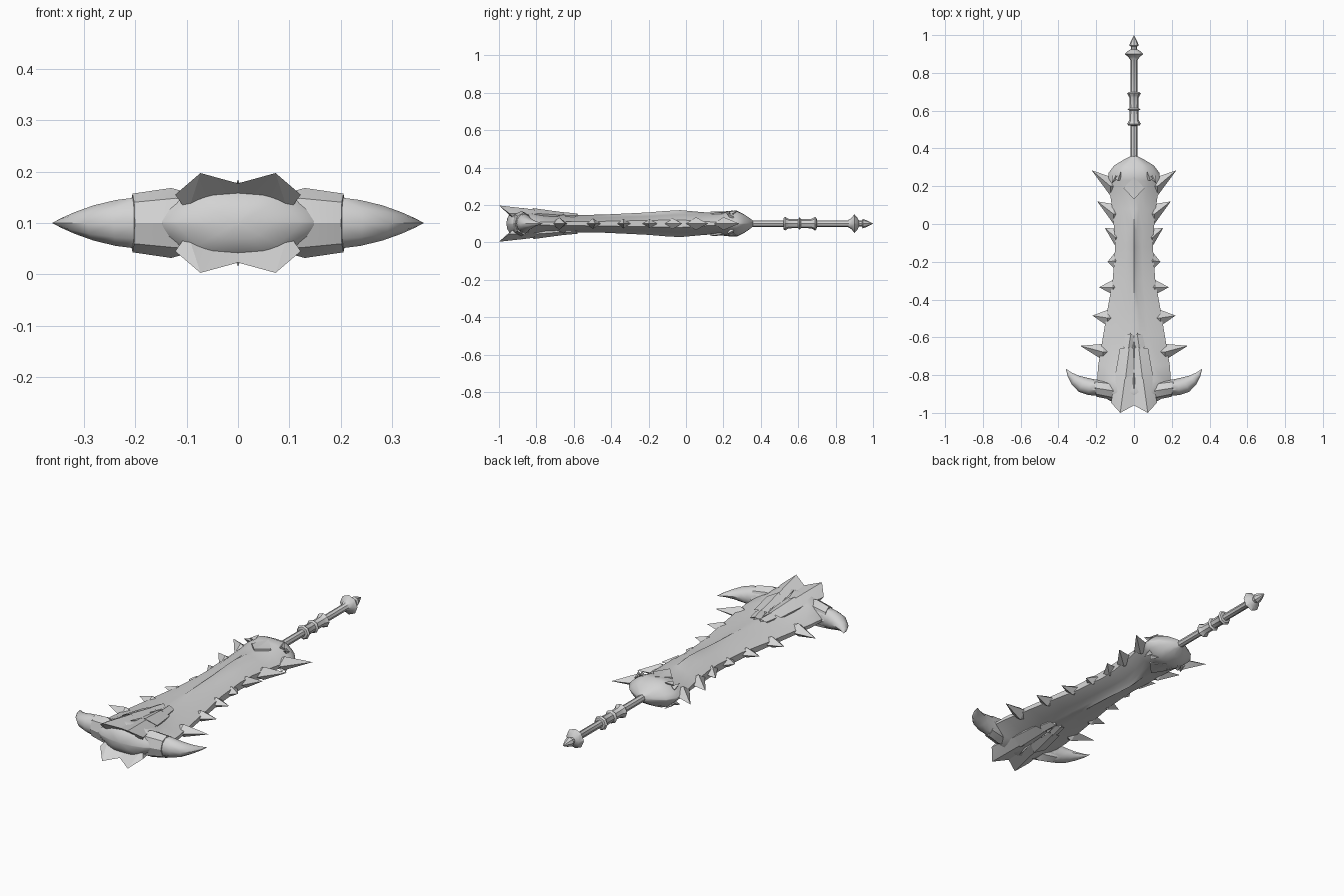
import bpy, bmesh, math
from mathutils import Vector

if "Cube" in bpy.data.objects:
    bpy.data.objects.remove(bpy.data.objects["Cube"])

bone = bpy.data.materials.new("pale grey bone")
bone.diffuse_color = (0.65, 0.65, 0.65, 1)
bone.use_nodes = True
bone.node_tree.nodes["Principled BSDF"].inputs["Base Color"].default_value = bone.diffuse_color


def make(name, verts, faces, mirror=(False, False), angle=35):
    """Mesh centred on its own mid plane, lifted to z = 0.1 and mirrored if asked."""
    bm = bmesh.new()
    vs = [bm.verts.new(v) for v in verts]
    for f in faces:
        bm.faces.new([vs[i] for i in f])
    bmesh.ops.remove_doubles(bm, verts=bm.verts, dist=1e-5)
    bmesh.ops.recalc_face_normals(bm, faces=bm.faces)
    mesh = bpy.data.meshes.new(name)
    bm.to_mesh(mesh)
    bm.free()
    mesh.materials.append(bone)
    ob = bpy.data.objects.new(name, mesh)
    bpy.context.collection.objects.link(ob)
    ob.location.z = 0.1
    bpy.ops.object.select_all(action='DESELECT')
    ob.select_set(True)
    bpy.context.view_layer.objects.active = ob
    bpy.ops.object.shade_smooth_by_angle(angle=math.radians(angle))
    if any(mirror):
        m = ob.modifiers.new("mirror", 'MIRROR')
        m.use_axis = (mirror[0], False, mirror[1])
        m.use_mirror_merge = False
    return ob


def loft(name, rings, mirror=(False, False), angle=35):
    """Skin a list of equal rings and cap both ends."""
    n = len(rings[0])
    verts = [p for r in rings for p in r]
    faces = [(i * n + j, i * n + (j + 1) % n, (i + 1) * n + (j + 1) % n, (i + 1) * n + j)
             for i in range(len(rings) - 1) for j in range(n)]
    faces += [tuple(range(n)), tuple(range(len(verts) - n, len(verts)))]
    return make(name, verts, faces, mirror, angle)


# Body stations: y, half width, half height, roundness (0 = ridged blade, 1 = domed)
stations = [(0.36, .015, .015, 1), (0.34, .055, .03, 1), (0.31, .105, .05, 1),
            (0.27, .135, .07, .9), (0.23, .137, .067, .8), (0.17, .128, .055, .6),
            (0.08, .115, .062, .3), (-0.03, .105, .072, 0), (-0.12, .10, .067, 0),
            (-0.2, .105, .06, 0), (-0.3, .113, .055, 0), (-0.45, .14, .048, .1),
            (-0.6, .165, .046, .2), (-0.75, .19, .052, .5), (-0.83, .195, .066, .8),
            (-0.89, .178, .078, 1), (-0.92, .155, .069, 1), (-0.94, .12, .055, 1),
            (-0.955, .065, .03, 1), (-0.96, .01, .005, 1)]
ridged = [(0, 1), (.15, .8), (.42, .66), (.75, .48), (1, .28)]
domed = [(0, 1), (.4, .98), (.64, .78), (.86, .38), (1, .04)]


def body_ring(y, w, h, s):
    q = [((a[0] * (1 - s) + b[0] * s) * w, (a[1] * (1 - s) + b[1] * s) * h)
         for a, b in zip(ridged, domed)]
    pts = q + [(x, -z) for x, z in reversed(q)]
    pts += [(-x, z) for x, z in reversed(pts[1:-1])]
    return [(x, y, z) for x, z in pts]


loft("blade_body", [body_ring(*s) for s in stations])

# Handle with grip rings and pointed pommel, turned around the y axis
profile = [(.33, .018), (.52, .018), (.522, .03), (.53, .037), (.54, .03), (.55, .025),
           (.6, .024), (.607, .034), (.615, .024), (.67, .025), (.68, .03), (.69, .037),
           (.698, .03), (.7, .018), (.865, .018), (.885, .03), (.9, .05), (.915, .034),
           (.925, .016), (.94, .016), (.945, .025), (.965, .018), (1.0, .0006)]
loft("handle", [[(r * math.cos(k * math.pi / 4), y, r * math.sin(k * math.pi / 4))
                 for k in range(8)] for y, r in profile], angle=30)


def thorn(name, tip, y_back, y_front, x_in, x_out, h):
    """Flat spike whose broad ridge fades into the body."""
    ym = (y_back + y_front) / 2
    v = [tip, (x_out, y_back, 0), (x_out, y_front, 0), (x_in, ym, 0),
         (x_out, ym, h), (x_out, ym, -h)]
    f = [(0, 1, 4), (0, 4, 2), (0, 5, 1), (0, 2, 5), (1, 3, 4), (4, 3, 2),
         (1, 5, 3), (5, 2, 3)]
    make(name, v, f, (True, False), 20)


# Edge thorns: tip x, tip y, base back, base front, base x, thickness
for i, (tx, ty, yb, yf, bx, h) in enumerate([
        (.225, .285, .25, .15, .125, .035), (.195, .12, .105, .0, .108, .034),
        (.155, -.02, -.025, -.12, .097, .03), (.14, -.2, -.15, -.24, .1, .025),
        (.185, -.335, -.295, -.375, .11, .026), (.22, -.485, -.455, -.54, .14, .028),
        (.285, -.645, -.635, -.72, .165, .033)]):
    thorn(f"edge_thorn_{i + 1}", (tx, ty, 0), yb, yf, bx * .55, bx, h)


def horn_ring(x, y, r, h, turn, n=10):
    """Oval across the horn, turned in plan."""
    out = []
    for k in range(n):
        a = 2 * math.pi * k / n
        d = r * math.cos(a)
        out.append((x - d * math.sin(turn), y + d * math.cos(turn), h * math.sin(a)))
    return out


# Curved horns at the broad end, with a collar round each root
loft("side_horn", [horn_ring(*p) for p in [
    (.10, -.87, .042, .05, 0), (.19, -.868, .042, .053, 0), (.235, -.862, .044, .047, .15),
    (.275, -.85, .042, .036, .45), (.312, -.825, .029, .022, .7),
    (.34, -.797, .015, .01, .85), (.36, -.768, .0006, .0006, .9)]], (True, False), 40)
loft("horn_collar", [horn_ring(*p, n=8) for p in [
    (.10, -.885, .045, .06, -.3), (.13, -.88, .053, .068, -.25),
    (.205, -.868, .046, .057, -.1), (.207, -.868, .035, .04, -.1)]], (True, False), 25)


def scale_plate(name, y0, z0, ym, tx, ty, tz, ox, oy, oz, wing):
    """Half of a fanned bone plate: centre valley, raised tip and outer wing."""
    v = [(0, y0, z0), (0, ym, tz - .02), (tx, ty, tz), (ox, oy, oz), wing,
         (tx * .55, y0 + .01, z0 + .008),
         (0, ym + .06, .03), (tx * .8, ty + .09, .03), (ox * .8, oy + .03, .02)]
    f = [(0, 5, 2, 1), (5, 4, 2), (4, 3, 2), (1, 2, 7, 6), (2, 3, 8, 7),
         (3, 4, 8), (4, 5, 8), (5, 0, 6, 7, 8), (0, 1, 6)]
    # Split the warped faces so every facet is flat
    f = [(g[0], g[k], g[k + 1]) for g in f for k in range(1, len(g) - 1)]
    make(name, v, f, (True, True), 15)


scale_plate("front_plate", -.77, .062, -.96, .073, -1.0, .097, .122, -.945, .055,
            (.09, -.775, .052))
scale_plate("middle_plate", -.66, .052, -.79, .045, -.82, .083, .1, -.8, .055,
            (.075, -.66, .045))
scale_plate("rear_plate", -.59, .046, -.65, .03, -.665, .062, .06, -.65, .045,
            (.045, -.585, .042))


def spike(name, base, tip, r, mirror=(True, True), n=4):
    """Small pyramid from base point to tip."""
    b, t = Vector(base), Vector(tip)
    q = (t - b).to_track_quat('Z', 'Y')
    v = [b + q @ Vector((r * math.cos(2 * math.pi * k / n), r * math.sin(2 * math.pi * k / n), 0))
         for k in range(n)] + [t]
    make(name, v, [(k, (k + 1) % n, n) for k in range(n)] + [tuple(range(n))], mirror, 20)


# Slim spines down the middle of the plates and brow spikes on the rounded head
spike("centre_spine", (0, -.78, .05), (0, -.88, .085), .013, (False, True))
spike("rear_spine", (0, -.62, .035), (0, -.72, .066), .012, (False, True))
spike("brow_spike", (.085, .235, .05), (.07, .275, .068), .016)
spike("cheek_spike", (.1, .25, .035), (.118, .215, .056), .016)

# Diamond plate set in the top and bottom of the head
make("head_diamond", [(0, .25, .07), (.055, .19, .058), (0, .13, .066), (0, .195, .064),
                      (0, .25, .05), (.055, .19, .03), (0, .13, .045)],
     [(0, 3, 1), (3, 2, 1), (0, 1, 5, 4), (1, 2, 6, 5)], (True, True), 10)
